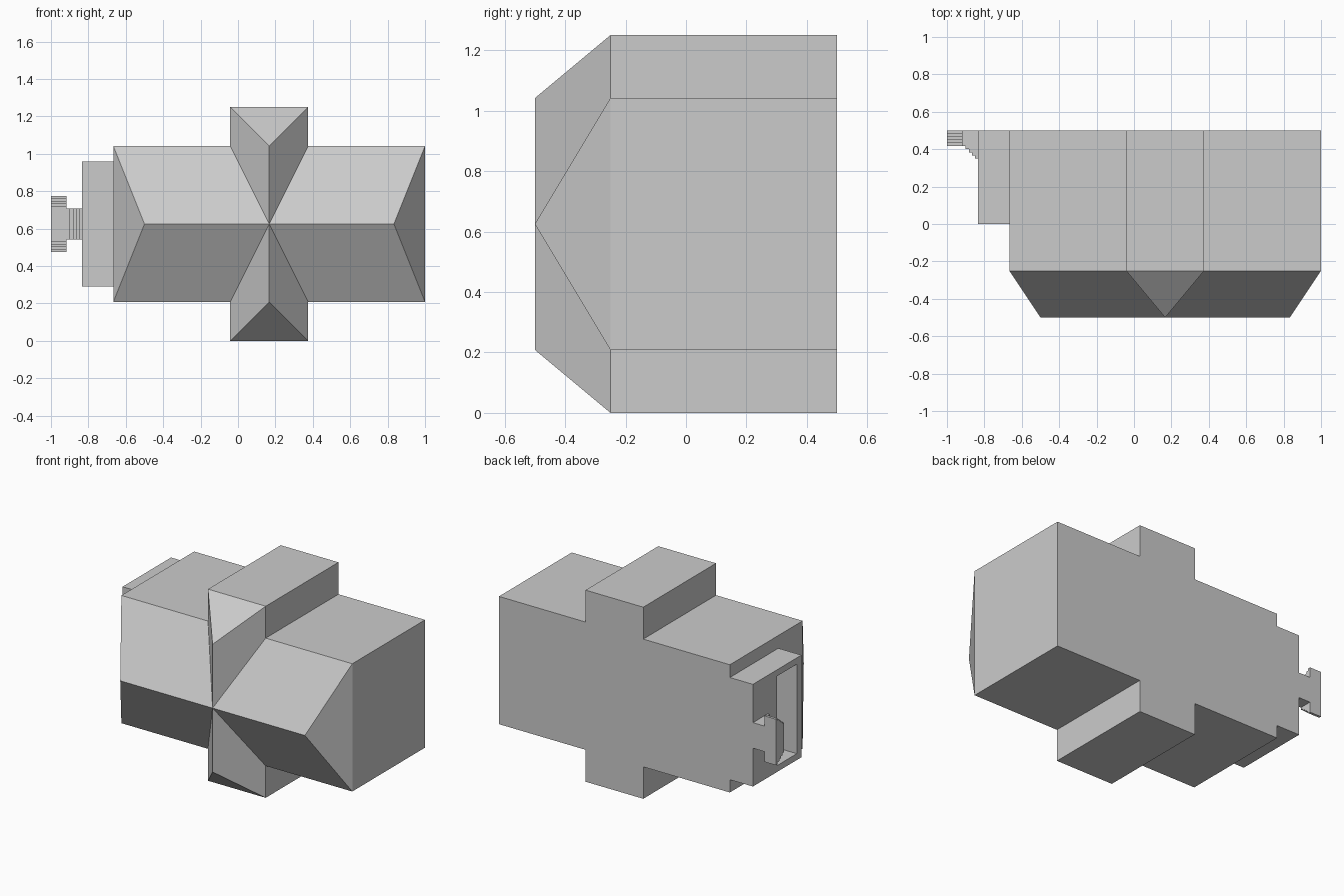
import bpy, bmesh
from mathutils import Vector

if "Cube" in bpy.data.objects:
    bpy.data.objects.remove(bpy.data.objects["Cube"])

BACK, EAVE, RIDGE = 0.5, -0.25, -0.5
CX, CZ = 0.1667, 0.625


def make_object(name, bm):
    bmesh.ops.recalc_face_normals(bm, faces=bm.faces)
    mesh = bpy.data.meshes.new(name)
    bm.to_mesh(mesh)
    bm.free()
    ob = bpy.data.objects.new(name, mesh)
    bpy.context.collection.objects.link(ob)
    return ob


def extrude_profile(name, points, direction):
    """Closed flat profile pushed along a direction into a solid."""
    bm = bmesh.new()
    face = bm.faces.new([bm.verts.new(p) for p in points])
    new = bmesh.ops.extrude_face_region(bm, geom=[face], use_keep_orig=True)["geom"]
    bmesh.ops.translate(bm, vec=Vector(direction),
                        verts=[g for g in new if isinstance(g, bmesh.types.BMVert)])
    return make_object(name, bm)


def box(name, x, y, z):
    pts = [(x[0], y[0], z[0]), (x[1], y[0], z[0]), (x[1], y[1], z[0]), (x[0], y[1], z[0])]
    return extrude_profile(name, pts, (0, 0, z[1] - z[0]))


# Cross-shaped body: four arms, each with a hipped front meeting at the centre
HX, HZ = 0.2083, 0.4167          # half widths of the two crossing blocks
L, R, B, T = -0.6667, 1.0, 0.0, 1.25
x0, x1, z0, z1 = CX - HX, CX + HX, CZ - HZ, CZ + HZ
arms = [  # outer corner, outer corner, inner corner, ridge end
    ((R, z0), (R, z1), (x1, z1), (R - 0.1667, CZ)),
    ((x1, T), (x0, T), (x0, z1), (CX, z1)),
    ((L, z1), (L, z0), (x0, z0), (L + 0.1667, CZ)),
    ((x0, B), (x1, B), (x1, z0), (CX, z0)),
]
bm = bmesh.new()
outline = [p for a in arms for p in a[:3]]
back = [bm.verts.new((x, BACK, z)) for x, z in outline]
front = [bm.verts.new((x, EAVE, z)) for x, z in outline]
centre = bm.verts.new((CX, RIDGE, CZ))
bm.faces.new(back)
for i in range(12):
    bm.faces.new((back[i - 1], back[i], front[i], front[i - 1]))
for i, arm in enumerate(arms):
    o1, o2, inner, prev = (front[3 * i + k] for k in (0, 1, 2, -1))
    tip = bm.verts.new((arm[3][0], RIDGE, arm[3][1]))
    bm.faces.new((o1, o2, tip))
    bm.faces.new((o2, inner, centre, tip))
    bm.faces.new((prev, o1, tip, centre))
make_object("cross_body", bm)

# Side block with a deep rectangular pocket in its outer face
side = box("side_block", (-0.8333, L), (0, BACK), (0.2917, 0.9583))
cutter = box("pocket_cutter", (-0.9, -0.6), (0.0476, 0.25), (0.3333, 0.9167))
cutter.hide_render = True
mod = side.modifiers.new("pocket", "BOOLEAN")
mod.operation, mod.solver, mod.object = "DIFFERENCE", "EXACT", cutter
bpy.context.view_layer.objects.active = side
bpy.ops.object.modifier_apply(modifier=mod.name)
bpy.data.objects.remove(cutter)

# Neck: stepped profile growing towards the side block
S = 1 / 60
pts = [(-0.8333, BACK), (-0.9167, BACK)]
for k in range(5):
    y = 0.4167 - S * k
    pts += [(-0.9167 + S * k, y), (-0.9167 + S * (k + 1), y)]
extrude_profile("stepped_neck", [(x, y, CZ - 0.0833) for x, y in pts], (0, 0, 0.1667))

# Hook bar: thins in steps towards its upper and lower ends
upper = []
for k in range(5):
    y = 0.4167 + S * k
    za = 0.0833 + 0.0133 * k
    upper += [(y, za), (y, za + 0.0133)]
upper = upper[1:] + [(BACK, 0.15)]
profile = [(y, CZ + z) for y, z in upper] + [(y, CZ - z) for y, z in reversed(upper)]
extrude_profile("hook_bar", [(-1.0, y, z) for y, z in profile], (0.0833, 0, 0))
